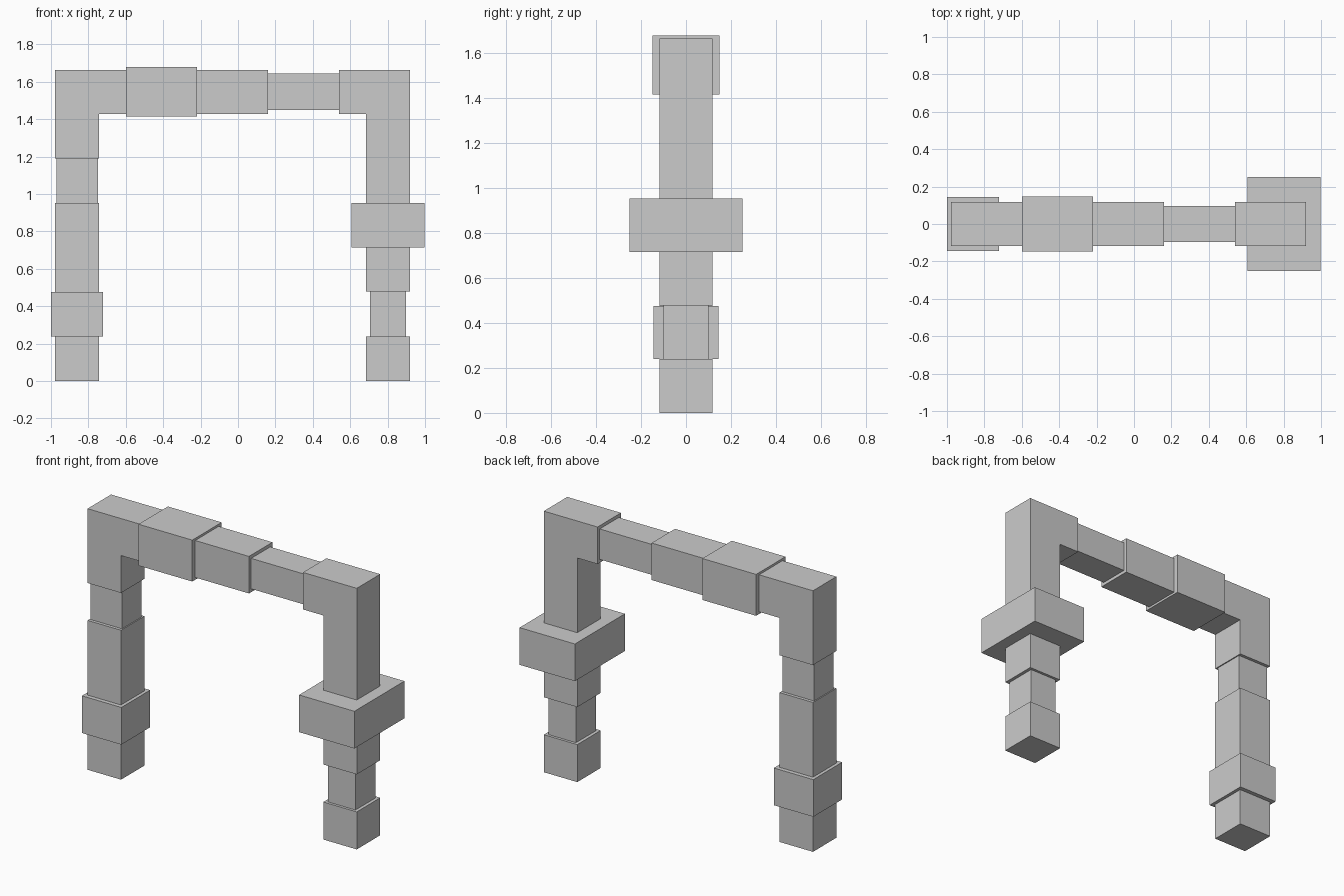
import bpy, bmesh

if "Cube" in bpy.data.objects:
    bpy.data.objects.remove(bpy.data.objects["Cube"])

LEFT, RIGHT, BEAM_Z = -0.86, 0.802, 1.546   # centre lines of the posts and the beam
H = 0.118                                   # half width of the standard stone


def prism(name, profile, half_y):
    """Extrude an x/z outline through y, centred on y = 0."""
    bm = bmesh.new()
    face = bm.faces.new([bm.verts.new((x, -half_y, z)) for x, z in profile])
    ext = bmesh.ops.extrude_face_region(bm, geom=[face])
    verts = [v for v in ext["geom"] if isinstance(v, bmesh.types.BMVert)]
    bmesh.ops.translate(bm, verts=verts, vec=(0, 2 * half_y, 0))
    bmesh.ops.recalc_face_normals(bm, faces=bm.faces)
    mesh = bpy.data.meshes.new(name)
    bm.to_mesh(mesh)
    bm.free()
    bpy.context.collection.objects.link(bpy.data.objects.new(name, mesh))


def block(name, x0, x1, z0, z1, half_y):
    prism(name, [(x0, z0), (x1, z0), (x1, z1), (x0, z1)], half_y)


# Posts: name, half width x, half depth y, bottom, top
posts = {
    LEFT: [
        ("left_foot", H, H, 0, 0.239),
        ("left_wide_block", 0.139, 0.145, 0.239, 0.476),
        ("left_shaft", H, H, 0.476, 0.952),
        ("left_neck", 0.111, 0.098, 0.952, 1.19),
    ],
    RIGHT: [
        ("right_foot", H, H, 0, 0.239),
        ("right_neck", 0.097, 0.101, 0.239, 0.478),
        ("right_shaft", H, H, 0.478, 0.715),
        ("right_wide_slab", 0.195, 0.252, 0.715, 0.952),
    ],
}
for cx, stones in posts.items():
    for name, hx, hy, z0, z1 in stones:
        block(name, cx - hx, cx + hx, z0, z1, hy)

# Beam blocks: name, x range, half height, half depth
for name, x0, x1, hz, hy in [
    ("beam_wide_block", -0.598, -0.219, 0.132, 0.148),
    ("beam_middle_block", -0.219, 0.16, H, H),
    ("beam_narrow_block", 0.16, 0.541, 0.097, 0.096),
]:
    block(name, x0, x1, BEAM_Z - hz, BEAM_Z + hz, hy)

# L-shaped corner stones: post centre, beam end, bottom, outward direction
for name, cx, x_end, z0, out in [
    ("left_corner", LEFT, -0.598, 1.19, -1),
    ("right_corner", RIGHT, 0.541, 0.952, 1),
]:
    outer, inner = cx + out * H, cx - out * H
    top, under = BEAM_Z + H, BEAM_Z - H
    prism(name, [(outer, z0), (outer, top), (x_end, top),
                 (x_end, under), (inner, under), (inner, z0)], H)
